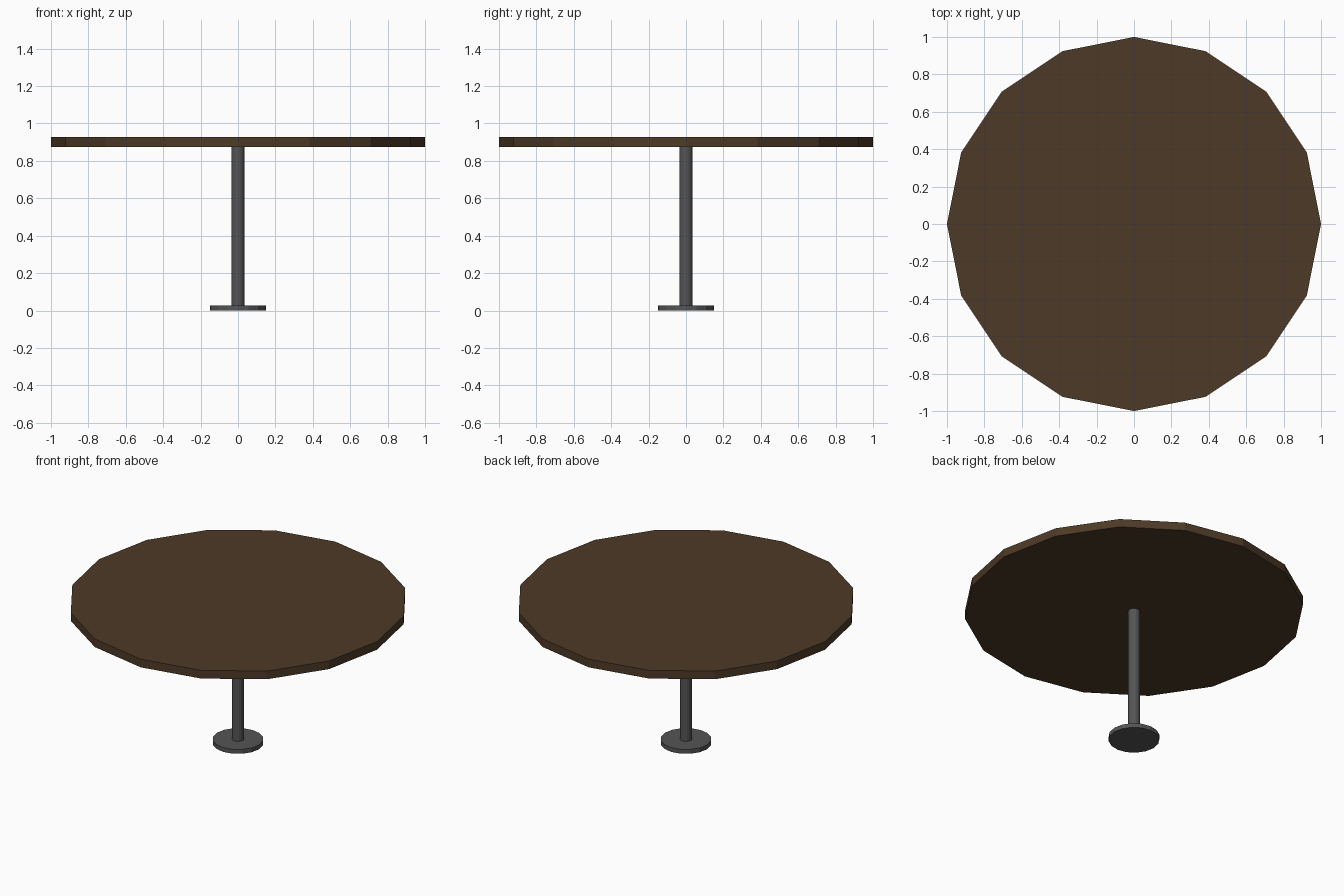
import bpy

if "Cube" in bpy.data.objects:
    bpy.data.objects.remove(bpy.data.objects["Cube"])


def material(name, rgb):
    mat = bpy.data.materials.new(name)
    mat.diffuse_color = (*rgb, 1.0)
    mat.use_nodes = True
    mat.node_tree.nodes["Principled BSDF"].inputs["Base Color"].default_value = mat.diffuse_color
    return mat


def disc(name, radius, z0, z1, sides, mat):
    """Upright cylinder between two heights."""
    bpy.ops.mesh.primitive_cylinder_add(
        vertices=sides, radius=radius, depth=z1 - z0,
        location=(0, 0, (z0 + z1) / 2))
    obj = bpy.context.object
    obj.name = name
    obj.data.name = name
    obj.data.materials.append(mat)
    return obj


wood = material("dark_wood", (0.075, 0.042, 0.02))
metal = material("dark_metal", (0.09, 0.09, 0.09))

# Floor plate, central post and sixteen-sided top
disc("base_plate", 0.15, 0.0, 0.028, 16, metal)
disc("post", 0.035, 0.028, 0.875, 16, metal)
disc("table_top", 1.0, 0.875, 0.928, 16, wood)
